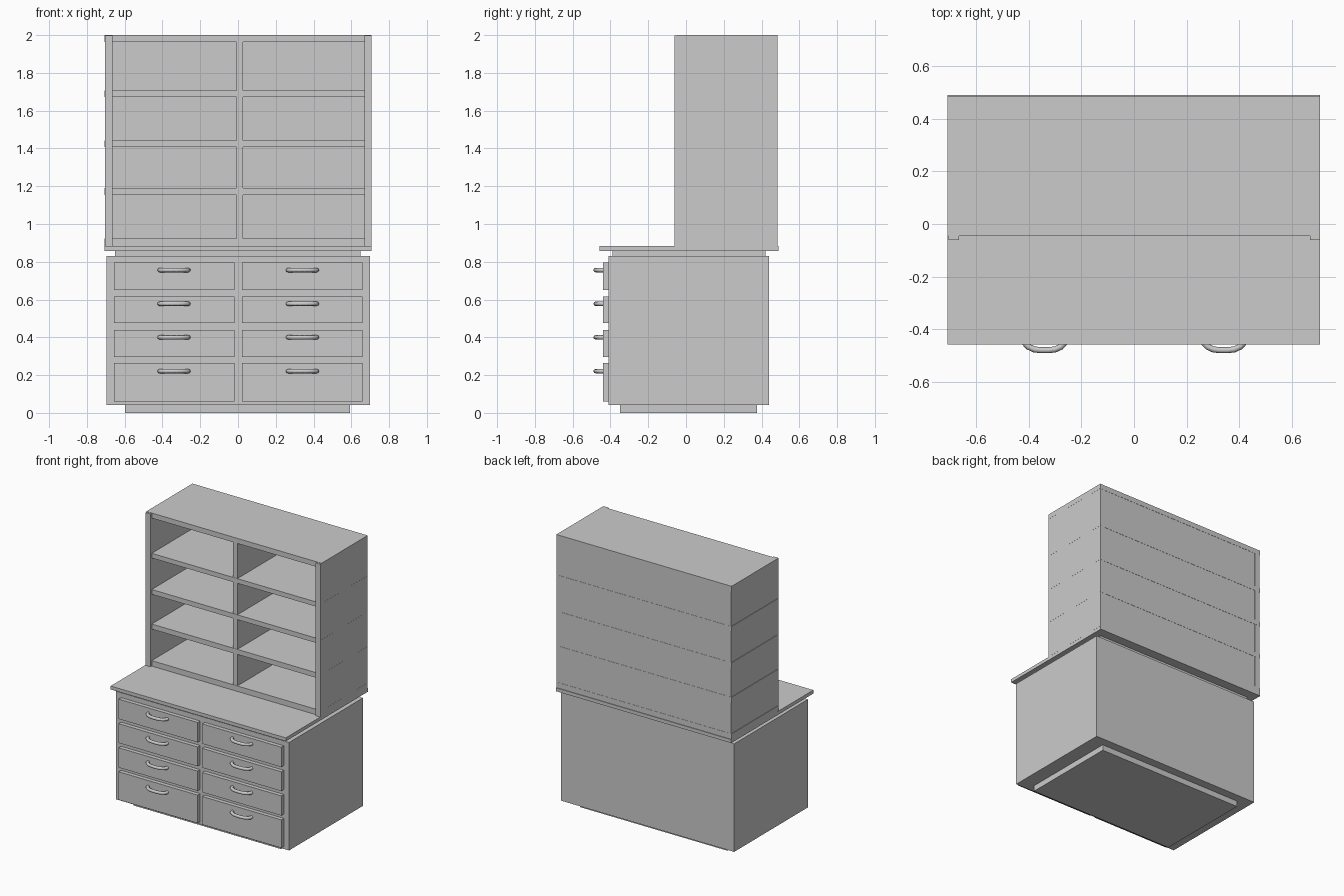
import bpy
import bmesh

if "Cube" in bpy.data.objects:
    bpy.data.objects.remove(bpy.data.objects["Cube"])


def box(name, x0, x1, y0, y1, z0, z1):
    bm = bmesh.new()
    bmesh.ops.create_cube(bm, size=1)
    for v in bm.verts:
        v.co = (x0 + (v.co.x + .5) * (x1 - x0),
                y0 + (v.co.y + .5) * (y1 - y0),
                z0 + (v.co.z + .5) * (z1 - z0))
    me = bpy.data.meshes.new(name)
    bm.to_mesh(me)
    bm.free()
    ob = bpy.data.objects.new(name, me)
    bpy.context.collection.objects.link(ob)
    return ob


# Lower cabinet: plinth, body, recessed neck, countertop
box("plinth", -.598, .593, -.35, .377, 0, .045)
box("cabinet_body", -.697, .70, -.411, .44, .042, .83)
box("neck", -.651, .648, -.39, .42, .828, .86)
box("countertop", -.708, .706, -.457, .49, .858, .883)

# Handle mesh: swept bow-shaped tube, shared by all drawers
half = [(.077, .004), (.075, -.012), (.062, -.025), (.040, -.035), (.015, -.038)]
path = [(-x, y) for x, y in half] + half[::-1]
cu = bpy.data.curves.new("handle_path", "CURVE")
cu.dimensions = "3D"
cu.bevel_depth = .0115
cu.bevel_resolution = 2
cu.use_fill_caps = True
sp = cu.splines.new("POLY")
sp.points.add(len(path) - 1)
for p, (x, y) in zip(sp.points, path):
    p.co = (x, y, 0, 1)
tmp = bpy.data.objects.new("handle_path", cu)
bpy.context.collection.objects.link(tmp)
bpy.context.view_layer.update()
handle_mesh = bpy.data.meshes.new_from_object(tmp)
bpy.data.objects.remove(tmp)
for f in handle_mesh.polygons:
    f.use_smooth = len(f.vertices) == 4

# Drawer fronts with handles
rows = [(.06, .265, .221), (.296, .44, .40), (.475, .616, .578), (.65, .795, .756)]
for side, x0, x1, hx in (("left", -.656, -.018, -.339), ("right", .020, .658, .341)):
    for i, (z0, z1, hz) in enumerate(rows):
        box(f"drawer_{side}_{i}", x0, x1, -.44, -.405, z0, z1)
        h = bpy.data.objects.new(f"handle_{side}_{i}", handle_mesh)
        h.location = (hx, -.441, hz)
        bpy.context.collection.objects.link(h)

# Hutch: side panels, back panel
box("hutch_side_left", -.704, -.664, -.06, .485, .883, 1.998)
box("hutch_side_right", .669, .706, -.06, .485, .883, 1.998)
box("hutch_back", -.69, .68, .46, .484, .883, 1.99)

# Shelves run through the side panels
shelves = [(.883, .923), (1.153, 1.19), (1.407, 1.442), (1.672, 1.706), (1.963, 2.0)]
for i, (z0, z1) in enumerate(shelves):
    box(f"shelf_{i}", -.708, .7065, -.046, .4855, z0, z1)

# Centre dividers between shelves
for i in range(4):
    box(f"divider_{i}", -.008, .027, -.044, .47, shelves[i][1], shelves[i + 1][0])
